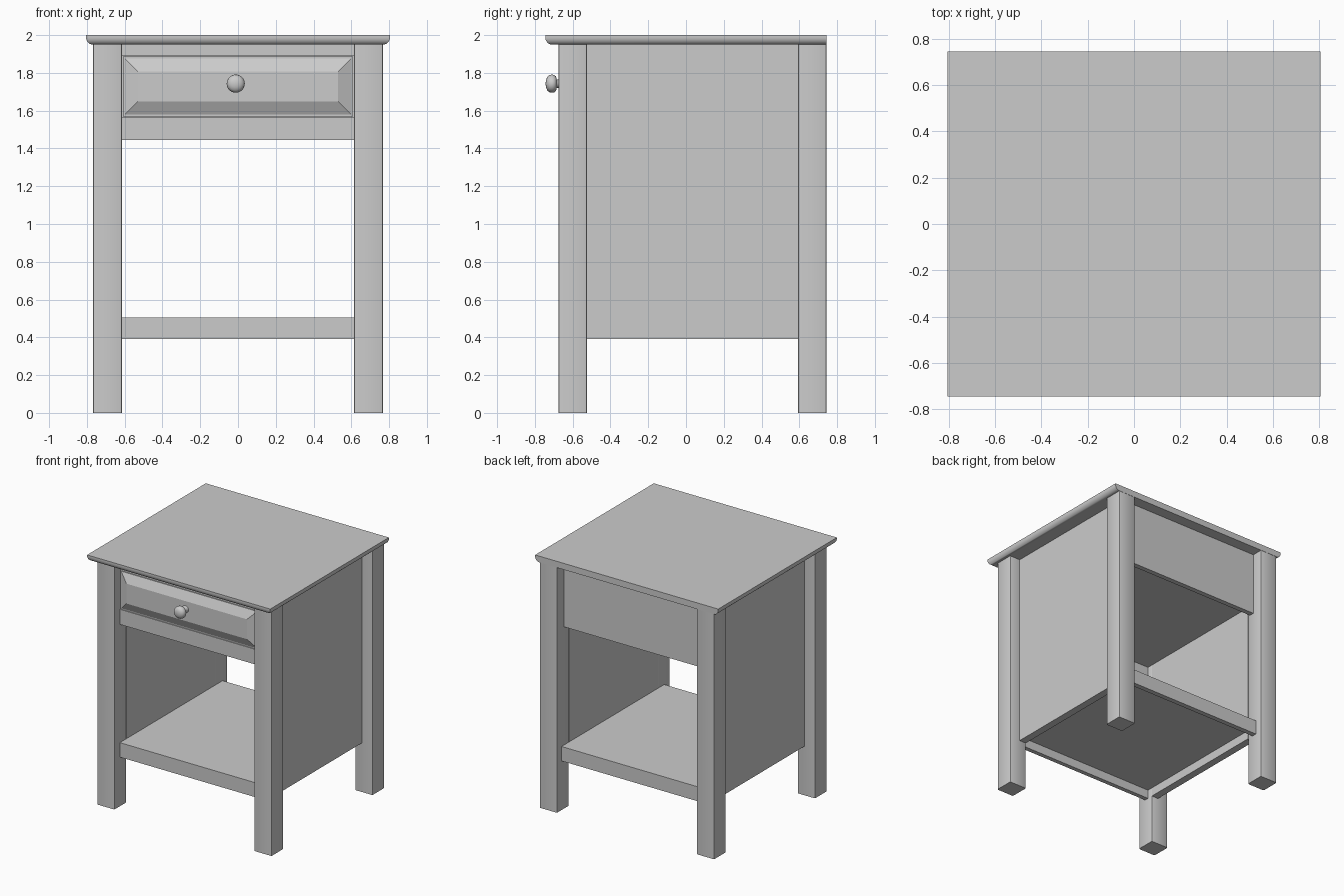
import bpy, bmesh, math

cube = bpy.data.objects.get("Cube")
if cube:
    bpy.data.objects.remove(cube)

GREY = (0.6, 0.6, 0.6, 1)
paint = bpy.data.materials.new("grey_paint")
paint.use_nodes = True
paint.diffuse_color = GREY
paint.node_tree.nodes["Principled BSDF"].inputs["Base Color"].default_value = GREY


def finish(name, bm, smooth=False):
    bmesh.ops.recalc_face_normals(bm, faces=bm.faces)
    mesh = bpy.data.meshes.new(name)
    bm.to_mesh(mesh)
    bm.free()
    mesh.materials.append(paint)
    obj = bpy.data.objects.new(name, mesh)
    bpy.context.collection.objects.link(obj)
    if smooth:
        bpy.ops.object.select_all(action="DESELECT")
        obj.select_set(True)
        bpy.context.view_layer.objects.active = obj
        bpy.ops.object.shade_smooth_by_angle(angle=math.radians(40))
    return obj


def box(name, xs, ys, zs, bevel=0):
    bm = bmesh.new()
    bmesh.ops.create_cube(bm, size=1)
    for v in bm.verts:
        v.co = [r[0] if c < 0 else r[1] for c, r in zip(v.co, (xs, ys, zs))]
    if bevel:
        upright = [e for e in bm.edges if abs(e.verts[0].co.z - e.verts[1].co.z) > 0.1]
        bmesh.ops.bevel(bm, geom=upright, offset=bevel, segments=2, profile=0.5, affect="EDGES")
    return finish(name, bm, bool(bevel))


def loft(name, loops, smooth=False):
    """Skin a stack of closed loops and cap both ends."""
    bm = bmesh.new()
    rings = [[bm.verts.new(p) for p in loop] for loop in loops]
    for a, b in zip(rings, rings[1:]):
        for i in range(len(a)):
            j = (i + 1) % len(a)
            bm.faces.new((a[i], a[j], b[j], b[i]))
    bm.faces.new(rings[0])
    bm.faces.new(rings[-1])
    return finish(name, bm, smooth)


IN, OUT = 0.615, 0.767          # inner and outer leg faces
FRONT, BACK, LEG = -0.675, 0.743, 0.15
UNDER = 1.95                    # underside of the top

# Legs and side panels
for side, s in (("left", 1), ("right", -1)):
    xs = sorted((s * IN, s * OUT))
    box(f"front_leg_{side}", xs, (FRONT, FRONT + LEG), (0, UNDER), 0.008)
    box(f"back_leg_{side}", xs, (BACK - LEG, BACK), (0, UNDER), 0.008)
    box(f"side_panel_{side}", sorted((s * IN, s * 0.675)),
        (FRONT + LEG, BACK - LEG), (0.39, UNDER))

# Rails, apron and shelf
WIDE = (-IN, IN)
RAIL = (-0.605, -0.57)
box("top_front_rail", WIDE, RAIL, (1.89, UNDER))
box("drawer_rail", WIDE, RAIL, (1.445, 1.565))
box("back_apron", WIDE, (0.615, 0.655), (1.445, UNDER))
box("drawer_base_panel", WIDE, (-0.57, 0.615), (1.52, 1.55))
box("shelf_front_rail", WIDE, RAIL, (0.39, 0.505))
box("shelf_back_rail", WIDE, (0.645, 0.685), (0.39, 0.505))
box("shelf", WIDE, (-0.57, 0.645), (0.46, 0.505))

# Table top: rounded under the front and sides, square at the back
layers = [(0, 2.0), (0, 1.99)]
for k in range(1, 9):
    a = math.pi / 2 * k / 8
    layers.append((0.035 * (1 - math.cos(a)), 1.99 - 0.04 * math.sin(a)))
loft("table_top", [[(-0.805 + d, -0.745 + d, z), (0.805 - d, -0.745 + d, z),
                    (0.805 - d, 0.745, z), (-0.805 + d, 0.745, z)] for d, z in layers], True)

# Drawer front with a raised, sloped field
steps = [(0, -0.57), (0, -0.605), (0.012, -0.605), (0.012, -0.612), (0.08, -0.645)]
loft("drawer_front", [[(-0.61 + d, y, 1.569 + d), (0.61 - d, y, 1.569 + d),
                       (0.61 - d, y, 1.887 - d), (-0.61 + d, y, 1.887 - d)] for d, y in steps])

# Turned knob
profile = [(0.03, -0.64), (0.022, -0.66), (0.022, -0.684), (0.038, -0.688), (0.046, -0.698),
           (0.048, -0.71), (0.045, -0.724), (0.035, -0.735), (0.02, -0.741), (0.006, -0.743)]
turns = [2 * math.pi * i / 32 for i in range(32)]
loft("drawer_knob", [[(-0.012 + r * math.cos(t), y, 1.743 + r * math.sin(t)) for t in turns]
                     for r, y in profile], True)
